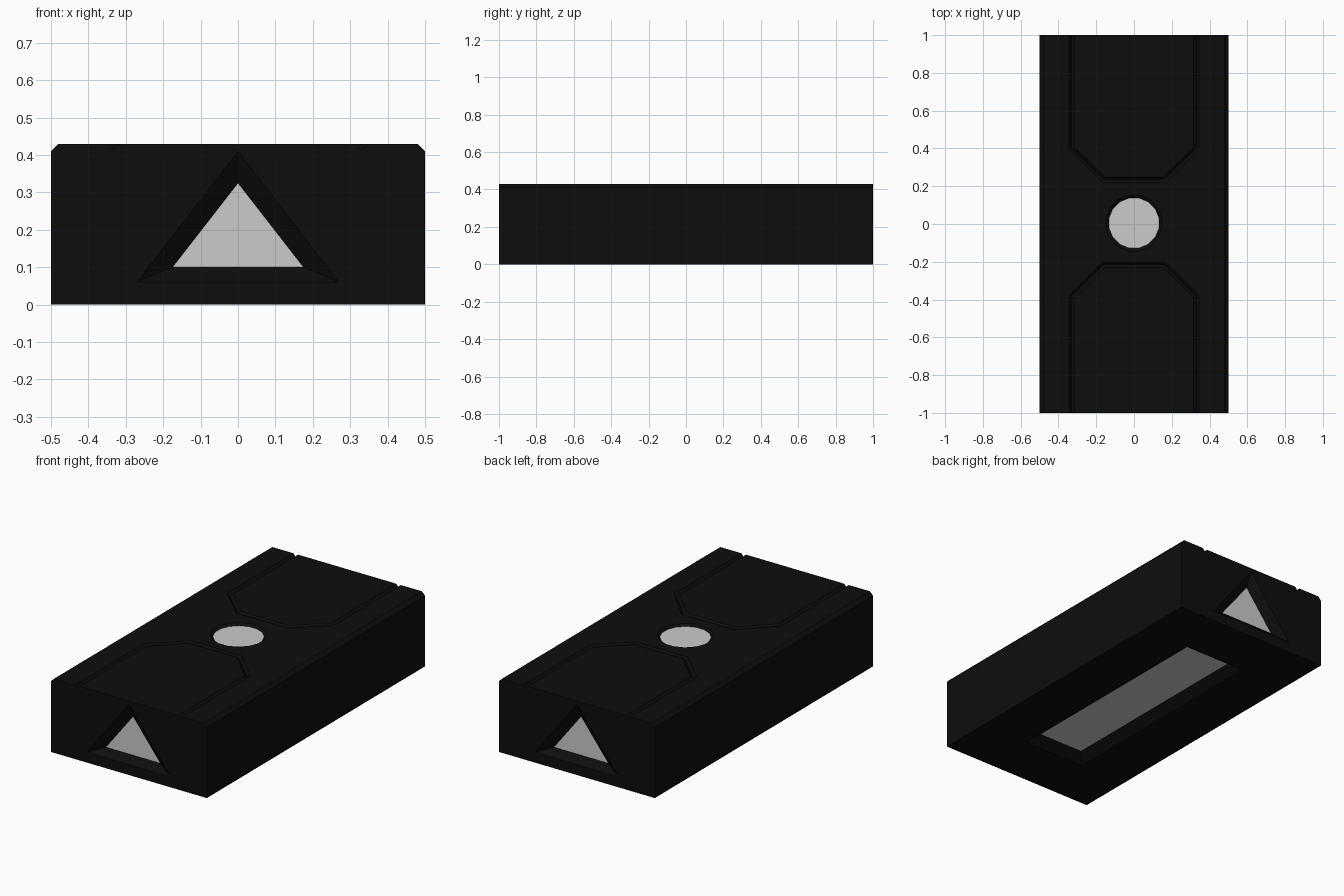
import bpy, bmesh, math
from mathutils import Vector

if "Cube" in bpy.data.objects:
    bpy.data.objects.remove(bpy.data.objects["Cube"])

L, H = 1.0, 0.43
black = bpy.data.materials.new("black_shell")
black.diffuse_color = (0.004, 0.004, 0.004, 1)
black.use_nodes = True
black.node_tree.nodes["Principled BSDF"].inputs["Base Color"].default_value = black.diffuse_color


def loft(name, loops, hidden=False):
    """Join successive loops of points into a closed solid (one loop = flat panel)."""
    bm = bmesh.new()
    rings = [[bm.verts.new(p) for p in loop] for loop in loops]
    for a, b in zip(rings, rings[1:]):
        for i in range(len(a)):
            j = (i + 1) % len(a)
            bm.faces.new((a[i], a[j], b[j], b[i]))
    bm.faces.new(rings[0])
    if len(rings) > 1:
        bm.faces.new(rings[-1])
        bmesh.ops.recalc_face_normals(bm, faces=bm.faces)
    mesh = bpy.data.meshes.new(name)
    bm.to_mesh(mesh)
    bm.free()
    ob = bpy.data.objects.new(name, mesh)
    bpy.context.collection.objects.link(ob)
    if hidden:
        ob.hide_render = True
        ob.hide_viewport = True
    return ob


# Body: block with chamfered top edges
profile = [(-0.5, 0), (0.5, 0), (0.5, 0.41), (0.48, H), (-0.48, H), (-0.5, 0.41)]
body = loft("body", [[(x, y, z) for x, z in profile] for y in (-L, L)])
body.data.materials.append(black)


def cut(cutter):
    cutter.data.materials.append(black)
    mod = body.modifiers.new(cutter.name, 'BOOLEAN')
    mod.operation = 'DIFFERENCE'
    mod.solver = 'EXACT'
    mod.object = cutter


def recess(name, outer, inner, depth, place):
    """Sloped pocket with a grey panel on its floor."""
    over = [Vector(o) + (Vector(o) - Vector(i)) * 0.5 for o, i in zip(outer, inner)]
    cut(loft(name + "_cutter", [[place(*p, -depth * 0.5) for p in over],
                                [place(*p, depth) for p in inner]], True))
    panel = loft(name + "_panel", [[place(*p, depth - 0.001) for p in inner]])
    # turn the panel to face out of the pocket
    outward = Vector(place(0, 0, -1)) - Vector(place(0, 0, 0))
    if panel.data.polygons[0].normal.dot(outward) < 0:
        panel.data.flip_normals()


def rect(x, y):
    return [(-x, -y), (x, -y), (x, y), (-x, y)]


def circle(r, n=16):
    return [(r * math.cos(math.tau * (i + 0.5) / n),
             0.005 + r * math.sin(math.tau * (i + 0.5) / n)) for i in range(n)]


# Triangular windows at both ends
tri_out = [(-0.27, 0.06), (0.27, 0.06), (0, 0.41)]
tri_in = [(-0.175, 0.1), (0.175, 0.1), (0, 0.325)]
recess("front_window", tri_out, tri_in, 0.04, lambda u, v, d: (u, -L + d, v))
recess("back_window", tri_out, tri_in, 0.04, lambda u, v, d: (u, L - d, v))

# Round window on top, long window underneath
recess("top_window", circle(0.15), circle(0.135), 0.012, lambda u, v, d: (u, v, H - d))
recess("bottom_window", rect(0.2, 0.685), rect(0.145, 0.625), 0.045,
       lambda u, v, d: (u, v, d))


def groove(name, path, half=0.015, depth=0.018):
    """V-shaped cutter swept along a mitred path on the top face."""
    pts = [Vector(p) for p in path]
    sections = []
    for i, p in enumerate(pts):
        a = (p - pts[i - 1]).normalized() if i else (pts[1] - p).normalized()
        b = (pts[i + 1] - p).normalized() if i < len(pts) - 1 else a
        na, nb = Vector((-a.y, a.x)), Vector((-b.y, b.x))
        m = (na + nb) / (1 + na.dot(nb))
        l, r = p + m * half * 1.5, p - m * half * 1.5
        sections.append([(l.x, l.y, H + depth * 0.5), (p.x, p.y, H - depth),
                         (r.x, r.y, H + depth * 0.5)])
    cut(loft(name, sections, True))


# Panel-line grooves on top
for name, s, y_end, y_bend in (("back_groove", 1, 0.235, 0.40),
                               ("front_groove", -1, 0.215, 0.385)):
    half_path = [(-0.33, s * 1.1), (-0.33, s * y_bend), (-0.16, s * y_end)]
    groove(name, half_path + [(-x, y) for x, y in reversed(half_path)])
